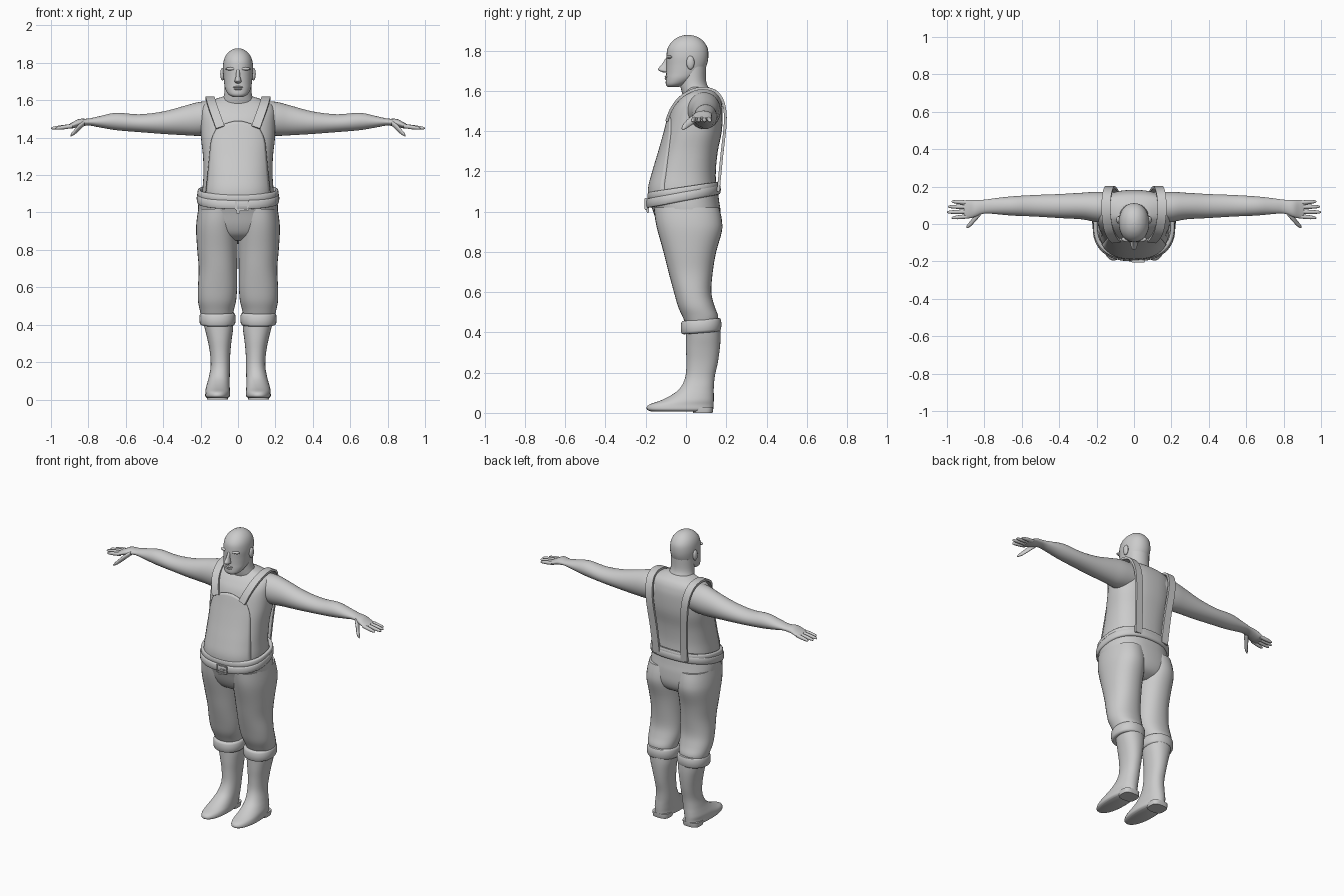
import bpy, bmesh, math
from mathutils import Vector

grey = bpy.data.materials.new("plain_grey")
grey.diffuse_color = (0.6, 0.6, 0.6, 1)


def finish(name, bm, mirror=False, angle=50):
    bmesh.ops.recalc_face_normals(bm, faces=bm.faces)
    me = bpy.data.meshes.new(name)
    bm.to_mesh(me)
    bm.free()
    me.materials.append(grey)
    me.shade_smooth()
    me.set_sharp_from_angle(angle=math.radians(angle))
    ob = bpy.data.objects.new(name, me)
    bpy.context.collection.objects.link(ob)
    if mirror:
        ob.modifiers.new("Mirror", 'MIRROR').use_mirror_merge = False
    return ob


def spline(rows, sub=4):
    """Catmull-Rom interpolation of rows of numbers."""
    out = []
    for i in range(len(rows) - 1):
        p0, p1, p2 = rows[max(i - 1, 0)], rows[i], rows[i + 1]
        p3 = rows[min(i + 2, len(rows) - 1)]
        for k in range(sub):
            t = k / sub
            out.append([0.5 * (2 * b + (c - a) * t + (2 * a - 5 * b + 4 * c - d) * t * t
                               + (3 * b - a - 3 * c + d) * t ** 3)
                        for a, b, c, d in zip(p0, p1, p2, p3)])
    return out + [list(rows[-1])]


def super_circle(a, p):
    c, s = math.cos(a), math.sin(a)
    return (math.copysign(abs(c) ** (2 / p), c), math.copysign(abs(s) ** (2 / p), s))


def skin(bm, rings, caps=True, close=False):
    rings = [[bm.verts.new(v) for v in r] for r in rings]
    n = len(rings[0])
    pairs = list(zip(rings, rings[1:])) + ([(rings[-1], rings[0])] if close else [])
    for a, b in pairs:
        for i in range(n):
            bm.faces.new((a[i], a[(i + 1) % n], b[(i + 1) % n], b[i]))
    if caps:
        bm.faces.new(rings[0])
        bm.faces.new(rings[-1])


def loft(name, rows, axis='Z', p=2.0, n=32, mirror=False, sub=4):
    """Rows: position on the axis, then low/high extents of the two cross axes."""
    bm = bmesh.new()
    rings = []
    for t, a0, a1, b0, b1 in spline(rows, sub):
        ring = []
        for i in range(n):
            c, s = super_circle(2 * math.pi * i / n, p)
            a, b = (a0 + a1) / 2 + c * (a1 - a0) / 2, (b0 + b1) / 2 + s * (b1 - b0) / 2
            ring.append((a, b, t) if axis == 'Z' else (t, a, b))
        rings.append(ring)
    skin(bm, rings)
    return finish(name, bm, mirror)


def band(name, x0, x1, y0, y1, z, h, th, tilt, p=2.2, mirror=False):
    """Rounded hoop around a limb or the waist, tilted along y."""
    bm = bmesh.new()
    rings = []
    for i in range(48):
        c, s = super_circle(2 * math.pi * i / 48, p)
        ring = []
        for k in range(12):
            u, v = super_circle(2 * math.pi * k / 12, 3)
            x = (x0 + x1) / 2 + c * ((x1 - x0) / 2 - th + u * th)
            y = (y0 + y1) / 2 + s * ((y1 - y0) / 2 - th + u * th)
            ring.append((x, y, z + tilt * y + v * h))
        rings.append(ring)
    skin(bm, rings, caps=False, close=True)
    return finish(name, bm, mirror)


def box(name, cx, cy, cz, sx, sy, sz):
    bm = bmesh.new()
    bmesh.ops.create_cube(bm, size=1)
    for v in bm.verts:
        v.co = Vector((cx + v.co.x * sx, cy + v.co.y * sy, cz + v.co.z * sz))
    bmesh.ops.bevel(bm, geom=bm.edges[:], offset=0.003, segments=2, affect='EDGES')
    return finish(name, bm)


def ball(name, loc, size, mirror=False):
    bm = bmesh.new()
    bmesh.ops.create_uvsphere(bm, u_segments=20, v_segments=12, radius=1)
    for v in bm.verts:
        v.co = Vector([l + c * s for l, c, s in zip(loc, v.co, size)])
    return finish(name, bm, mirror)


# Torso in a shirt
P = 2.4
torso = [(1.05, -.19, .19, -.178, .15), (1.12, -.19, .19, -.18, .15),
         (1.2, -.185, .185, -.16, .148), (1.3, -.187, .187, -.13, .158),
         (1.4, -.198, .198, -.102, .178), (1.5, -.2, .2, -.075, .182),
         (1.55, -.198, .198, -.045, .175), (1.58, -.18, .18, -.02, .163),
         (1.6, -.14, .14, 0, .145), (1.62, -.08, .08, .01, .11)]
loft("shirt_torso", torso, p=P, n=48)

# Bib lying on the chest
profile = spline(torso, 8)


def chest_y(x, z):
    for r, s in zip(profile, profile[1:]):
        if r[0] <= z <= s[0]:
            f = (z - r[0]) / (s[0] - r[0])
            _, x0, x1, y0, y1 = [a + (b - a) * f for a, b in zip(r, s)]
            return (y0 + y1) / 2 - (y1 - y0) / 2 * max(0, 1 - abs(x / x1) ** P) ** (1 / P)


bm = bmesh.new()
NU, NV = 24, 24
grid = []
for j in range(NV + 1):
    row = []
    for i in range(NU + 1):
        u = 2 * i / NU - 1
        z = 1.08 + (1.49 - 0.03 * u ** 2 - 1.08) * j / NV
        w = 0.176 - 0.03 * (z - 1.08) / 0.3 - 0.05 * max(0, (z - 1.36) / 0.13) ** 2
        row.append(bm.verts.new((u * w, chest_y(u * w, z) - 0.008, z)))
    grid.append(row)
for a, b in zip(grid, grid[1:]):
    for i in range(NU):
        bm.faces.new((a[i], a[i + 1], b[i + 1], b[i]))
bib = finish("bib", bm)
mod = bib.modifiers.new("Solidify", 'SOLIDIFY')
mod.thickness, mod.offset = 0.014, -1

# Shoulder straps
path = [Vector(v) for v in spline([
    (.095, -.094, 1.455), (.115, -.072, 1.51), (.135, -.03, 1.565), (.147, .035, 1.604),
    (.15, .1, 1.612), (.145, .155, 1.59), (.135, .188, 1.53), (.125, .195, 1.44),
    (.11, .178, 1.28), (.1, .16, 1.1)], 5)]
rings = []
for i, pt in enumerate(path):
    tan = (path[min(i + 1, len(path) - 1)] - path[max(i - 1, 0)]).normalized()
    side = Vector((1, 0, 0))
    side = (side - tan * side.dot(tan)).normalized()
    nor = tan.cross(side) * 0.007
    side = side * 0.024
    rings.append([pt + side + nor, pt - side + nor, pt - side - nor, pt + side - nor])
bm = bmesh.new()
skin(bm, rings)
finish("shoulder_strap", bm, True)

# Neck and head
loft("neck", [(1.56, -.1, .1, -.01, .14), (1.61, -.08, .08, -.025, .115),
              (1.65, -.072, .072, -.03, .1), (1.72, -.07, .07, -.03, .1)])
loft("head", [(1.618, -.028, .028, -.09, -.04), (1.632, -.052, .052, -.1, 0),
              (1.66, -.068, .068, -.1, .05), (1.69, -.074, .074, -.098, .085),
              (1.73, -.078, .078, -.097, .104), (1.77, -.081, .081, -.097, .111),
              (1.81, -.077, .077, -.092, .108), (1.84, -.065, .065, -.074, .092),
              (1.862, -.045, .045, -.048, .068), (1.874, -.023, .023, -.02, .04),
              (1.878, -.005, .005, .004, .014)], p=2.15)
loft("nose", [(1.69, -.008, .008, -.108, -.08), (1.698, -.018, .018, -.13, -.08),
              (1.708, -.017, .017, -.139, -.08), (1.73, -.011, .011, -.122, -.08),
              (1.757, -.009, .009, -.104, -.08), (1.77, -.006, .006, -.095, -.08)], n=16)
ball("brow", (.035, -.081, 1.768), (.032, .015, .009), True)
ball("ear", (.083, .022, 1.74), (.012, .02, .034), True)
ball("upper_lip", (0, -.096, 1.67), (.026, .01, .006))
ball("lower_lip", (0, -.096, 1.66), (.022, .01, .006))

# Arms, thumbs and fingers
loft("arm", [(.1, .0, .17, 1.42, 1.595), (.2, .01, .172, 1.41, 1.592),
             (.28, .025, .167, 1.413, 1.572), (.4, .032, .16, 1.42, 1.54),
             (.53, .04, .155, 1.43, 1.525), (.65, .045, .148, 1.44, 1.533),
             (.74, .053, .138, 1.455, 1.515), (.8, .056, .13, 1.465, 1.502),
             (.85, .038, .128, 1.457, 1.5), (.885, .03, .128, 1.45, 1.482),
             (.91, .033, .125, 1.449, 1.469)], axis='X', mirror=True)
loft("thumb", [(.82, .045, .085, 1.465, 1.495), (.85, .012, .05, 1.437, 1.472),
               (.872, -.012, .02, 1.417, 1.447), (.888, -.021, .001, 1.408, 1.428),
               (.896, -.021, -.012, 1.406, 1.414)], axis='X', n=14, mirror=True)
for fname, y0, y1, tip in (("index_finger", .041, .033, .975), ("middle_finger", .066, .063, 1.0),
                           ("ring_finger", .091, .093, .995), ("little_finger", .114, .12, .975)):
    rows = []
    for f, r in ((0, .011), (.45, .0115), (.8, .009), (.95, .006), (1, .0015)):
        y, zc = y0 + (y1 - y0) * f, 1.462 - .012 * f
        rows.append((.885 + (tip - .885) * f, y - r, y + r, zc - r, zc + r))
    loft(fname, rows, axis='X', n=14, mirror=True)

# Trousers
loft("trouser_hips", [(.85, -.1, .1, -.06, .1), (.88, -.165, .165, -.11, .15),
                      (.93, -.205, .205, -.14, .172), (1.0, -.213, .213, -.163, .172),
                      (1.05, -.212, .212, -.182, .165), (1.09, -.205, .205, -.185, .16)],
     p=2.4, n=48)
loft("trouser_leg", [(.44, .03, .195, 0, .155), (.48, .022, .205, -.018, .16),
                     (.53, .01, .214, -.04, .142), (.6, .005, .214, -.06, .126),
                     (.7, .004, .21, -.087, .133), (.8, .002, .218, -.112, .15),
                     (.9, 0, .224, -.14, .178), (.96, 0, .221, -.153, .178),
                     (1.02, 0, .212, -.16, .165)], p=2.2, mirror=True)
band("trouser_cuff", .013, .206, -.026, .176, .425, .034, .016, .08, mirror=True)

# Waistband, belt and buckle
band("waistband", -.217, .217, -.192, .17, 1.105, .02, .011, .15, 2.4)
band("belt", -.221, .221, -.2, .173, 1.078, .024, .012, .19, 2.4)
for k in (-1, 1):
    box("buckle_side", .022 + k * .032, -.199, 1.038, .01, .014, .056)
    box("buckle_bar", .022, -.199, 1.038 + k * .024, .064, .014, .01)
box("buckle_pin", .03, -.2, 1.038, .05, .01, .007)
box("belt_tip", 0, -.19, 1.012, .022, .012, .036)

# Boots
loft("boot", [(.008, .055, .165, -.175, .125), (.018, .043, .175, -.195, .135),
              (.04, .043, .174, -.185, .137), (.062, .044, .172, -.125, .138),
              (.09, .045, .164, -.07, .138), (.125, .044, .155, -.028, .138),
              (.18, .043, .146, -.003, .143), (.25, .041, .15, .002, .158),
              (.32, .034, .163, 0, .168), (.38, .026, .178, 0, .172),
              (.44, .025, .19, 0, .17)], p=2.2, mirror=True)
loft("boot_heel", [(0, .055, .165, .035, .132), (.015, .053, .167, .033, .135),
                   (.03, .052, .168, .03, .136)], p=3, mirror=True, sub=2)
